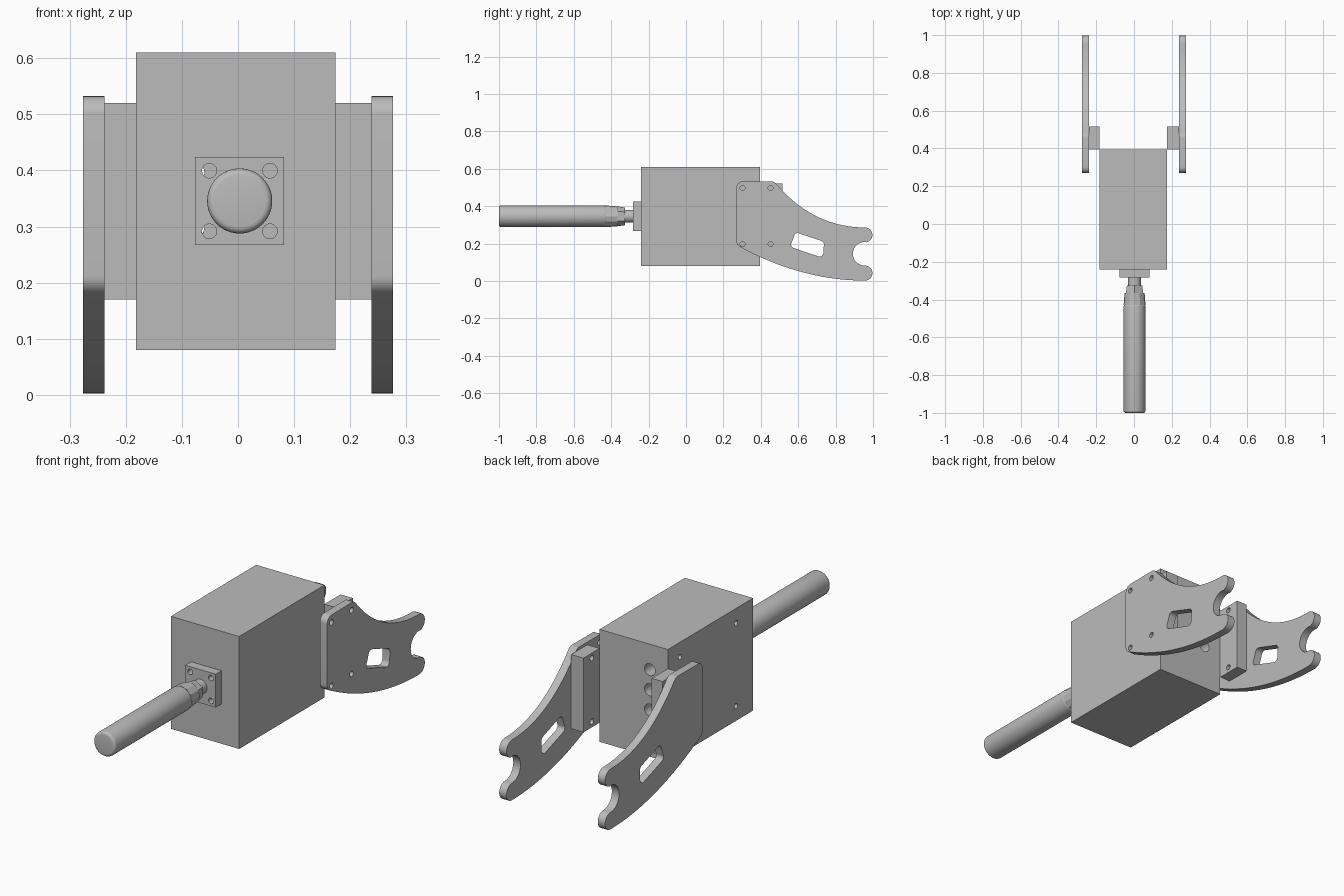
import bpy, bmesh, math
from mathutils import Matrix, Vector

cube = bpy.data.objects.get("Cube")
if cube:
    bpy.data.objects.remove(cube, do_unlink=True)

grey = bpy.data.materials.new("plain_grey")
grey.use_nodes = True
grey.diffuse_color = (0.5, 0.5, 0.5, 1)
grey.node_tree.nodes["Principled BSDF"].inputs["Base Color"].default_value = (0.5, 0.5, 0.5, 1)


def finish(bm, name):
    bmesh.ops.recalc_face_normals(bm, faces=bm.faces)
    mesh = bpy.data.meshes.new(name)
    bm.to_mesh(mesh)
    bm.free()
    mesh.materials.append(grey)
    obj = bpy.data.objects.new(name, mesh)
    bpy.context.collection.objects.link(obj)
    return obj


def box(name, lo, hi):
    lo, hi = Vector(lo), Vector(hi)
    bm = bmesh.new()
    bmesh.ops.create_cube(bm, size=1, matrix=Matrix.Translation((lo + hi) / 2) @ Matrix.Diagonal((*(hi - lo), 1)))
    return finish(bm, name)


def rod(name, start, axis, length, radius, end_radius=None, sides=32):
    """Straight or tapered rod running from start along +x or +y."""
    direction = Vector((1, 0, 0)) if axis == "X" else Vector((0, 1, 0))
    turn = direction.to_track_quat("Z", "Y").to_matrix().to_4x4()
    bm = bmesh.new()
    bmesh.ops.create_cone(bm, cap_ends=True, segments=sides, radius1=radius,
                          radius2=radius if end_radius is None else end_radius, depth=length,
                          matrix=Matrix.Translation(Vector(start) + direction * length / 2) @ turn)
    return finish(bm, name)


def prism(name, outline, x0, x1):
    """Extrude a (y, z) outline from x0 to x1."""
    bm = bmesh.new()
    face = bm.faces.new([bm.verts.new((x0, y, z)) for y, z in outline])
    out = bmesh.ops.extrude_face_region(bm, geom=[face])
    moved = [v for v in out["geom"] if isinstance(v, bmesh.types.BMVert)]
    bmesh.ops.translate(bm, verts=moved, vec=(x1 - x0, 0, 0))
    return finish(bm, name)


def arc(cy, cz, r, a0, a1, n=12):
    angles = [math.radians(a0 + (a1 - a0) * i / n) for i in range(n + 1)]
    return [(cy + r * math.cos(a), cz + r * math.sin(a)) for a in angles]


def bend(p0, p1, p2, n=24):
    """Quadratic curve, without its end points."""
    p0, p1, p2 = Vector(p0), Vector(p1), Vector(p2)
    ts = [i / n for i in range(1, n)]
    return [tuple(p0 * (1 - t) ** 2 + p1 * 2 * t * (1 - t) + p2 * t * t) for t in ts]


def cut(obj, cutters):
    bpy.context.view_layer.objects.active = obj
    for cutter in cutters:
        cutter.hide_render = True
        mod = obj.modifiers.new("cut", "BOOLEAN")
        mod.operation, mod.solver, mod.object = "DIFFERENCE", "EXACT", cutter
        bpy.ops.object.modifier_apply(modifier=mod.name)
        bpy.data.objects.remove(cutter, do_unlink=True)


def smooth(obj):
    bpy.ops.object.select_all(action="DESELECT")
    obj.select_set(True)
    bpy.context.view_layer.objects.active = obj
    bpy.ops.object.shade_smooth_by_angle(angle=math.radians(30))


CX, CZ = 0.003, 0.3455       # handle axis
BOLT_Y, BOLT_Z = (0.302, 0.452), (0.197, 0.497)


def flange_holes(y, length):
    return [rod("hole", (CX + sx * 0.054, y, CZ + sz * 0.054), "Y", length, 0.013)
            for sx in (-1, 1) for sz in (-1, 1)]


# Main body with rear ports, front bolt holes and holes in one side
body = box("body", (-0.182, -0.24, 0.08), (0.174, 0.395, 0.61))
cutters = [rod("port", (-0.088, 0.0, z), "Y", 0.5, 0.028) for z in (0.3, 0.395, 0.49)]
cutters += flange_holes(-0.3, 0.35)
cutters += [rod("hole", (-0.25, y, z), "X", 0.13, 0.012) for y in (-0.113, 0.305) for z in (0.15, 0.54)]
cut(body, cutters)
smooth(body)

# Front flange
flange = box("flange", (-0.077, -0.283, 0.267), (0.082, -0.24, 0.424))
cut(flange, flange_holes(-0.3, 0.1))
smooth(flange)

# Handle: neck, six-sided collar and grip with a rounded end
smooth(rod("handle_neck", (CX, -0.335, CZ), "Y", 0.055, 0.034))
rod("handle_collar_tip", (CX, -0.365, CZ), "Y", 0.04, 0.053, 0.047, sides=6)
rod("handle_collar", (CX, -0.43, CZ), "Y", 0.065, 0.058, 0.053, sides=12)
grip = rod("handle_grip", (CX, -1.0, CZ), "Y", 0.575, 0.058, sides=48)
bevel = grip.modifiers.new("rounded_ends", "BEVEL")
bevel.width, bevel.segments, bevel.limit_method = 0.012, 4, "ANGLE"
bpy.context.view_layer.objects.active = grip
bpy.ops.object.modifier_apply(modifier=bevel.name)
smooth(grip)

# Fork plate outline: square mount end sweeping down to a notched tip
shoulder = arc(0.455, 0.498, 0.035, 90, 45, 6)
heel = arc(0.305, 0.212, 0.035, 235, 180, 6)
outline = (arc(0.302, 0.5, 0.032, 180, 90, 8) + shoulder
           + bend(shoulder[-1], (0.68, 0.286), (0.957, 0.286))
           + arc(0.957, 0.246, 0.04, 90, -80)
           + arc(0.955, 0.1455, 0.063, 90, 270, 20)
           + arc(0.957, 0.042, 0.04, 80, -90)
           + bend((0.957, 0.002), (0.62, 0.002), heel[0]) + heel)
window = (arc(0.597, 0.236, 0.02, 180, 70, 6) + arc(0.717, 0.195, 0.02, 70, -5, 6)
          + arc(0.715, 0.15, 0.02, -5, -110, 6) + arc(0.582, 0.195, 0.02, -110, -190, 6))

# Fork plates and the mounting blocks that carry them
for side, s, inner in (("left", 1, 0.174), ("right", -1, 0.182)):
    plate = prism(side + "_fork_plate", outline, s * 0.238, s * 0.276)
    cutters = [prism("window", window, s * 0.2, s * 0.3)]
    if s > 0:
        cutters += [rod("hole", (0.2, y, z), "X", 0.1, 0.013) for y in BOLT_Y for z in BOLT_Z]
    cut(plate, cutters)
    smooth(plate)
    xs = sorted((s * inner, s * 0.238))
    block = box(side + "_mount_block", (xs[0], 0.395, 0.17), (xs[1], 0.515, 0.52))
    cut(block, [rod("hole", (xs[0] - 0.02, BOLT_Y[1], z), "X", 0.11, 0.013) for z in BOLT_Z])
    smooth(block)
